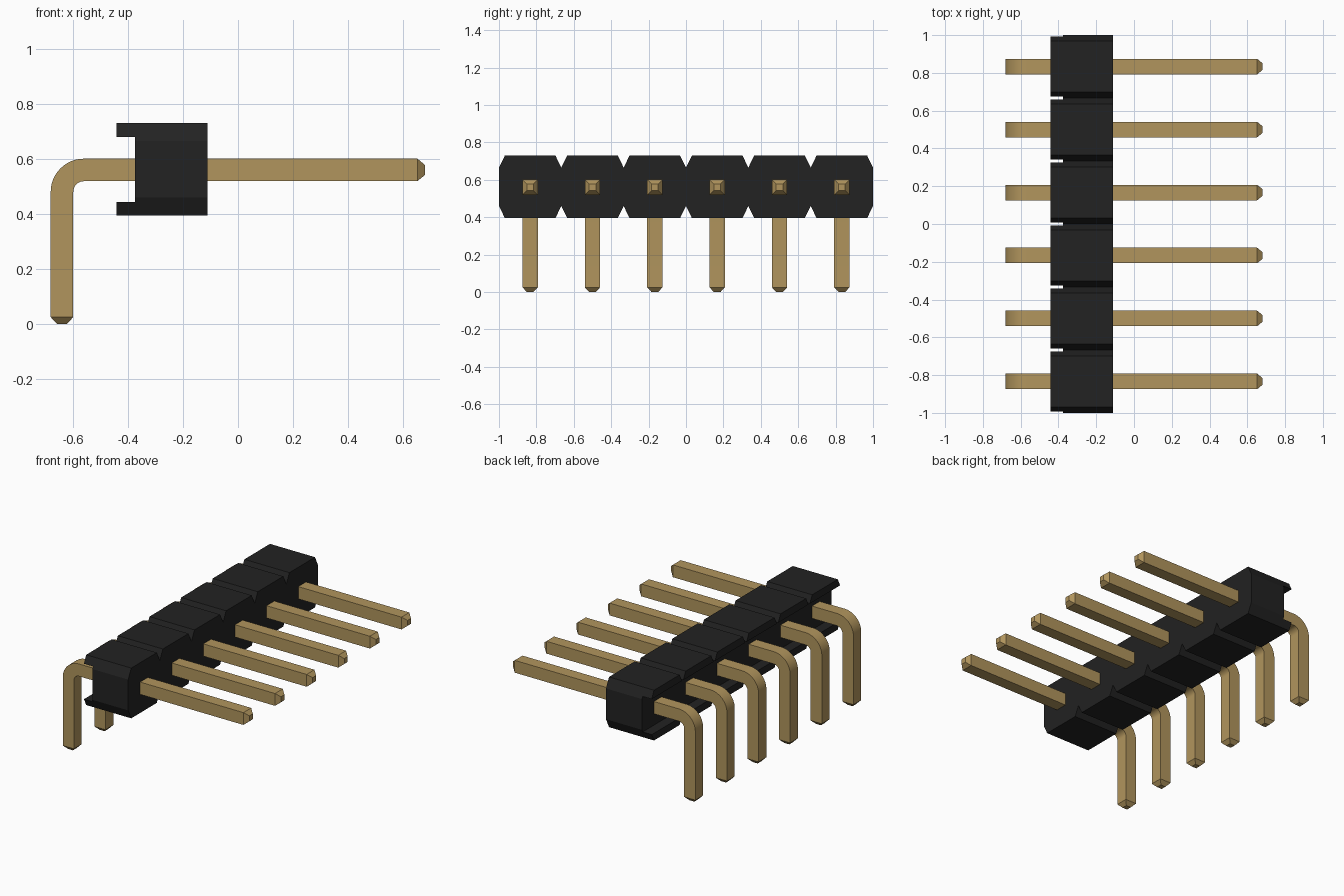
import bpy, bmesh, math

if "Cube" in bpy.data.objects:
    bpy.data.objects.remove(bpy.data.objects["Cube"])

PITCH, COUNT = 1 / 3, 6


def material(name, rgb):
    m = bpy.data.materials.new(name)
    m.diffuse_color = (*rgb, 1)
    m.use_nodes = True
    m.node_tree.nodes["Principled BSDF"].inputs["Base Color"].default_value = m.diffuse_color
    return m


black = material("black plastic", (0.016, 0.016, 0.016))
gold = material("gold metal", (0.44, 0.30, 0.11))


def finish(bm, name, mat):
    bmesh.ops.recalc_face_normals(bm, faces=bm.faces)
    me = bpy.data.meshes.new(name)
    bm.to_mesh(me)
    bm.free()
    ob = bpy.data.objects.new(name, me)
    bpy.context.collection.objects.link(ob)
    me.materials.append(mat)
    return ob


def loft(rings, name, mat):
    """Skin a list of equal-length rings and cap both ends."""
    bm = bmesh.new()
    vs = [[bm.verts.new(p) for p in r] for r in rings]
    n = len(rings[0])
    for a, b in zip(vs, vs[1:]):
        for i in range(n):
            j = (i + 1) % n
            bm.faces.new((a[i], a[j], b[j], b[i]))
    bm.faces.new(vs[0])
    bm.faces.new(vs[-1])
    return finish(bm, name, mat)


centres = [(i - (COUNT - 1) / 2) * PITCH for i in range(COUNT)]

# Housing: chamfered cells in a row, extruded along x
upper, lower = [(-1, 0.665)], [(-1, 0.46)]
for c in centres:
    end = c + PITCH / 2
    upper += [(c - 0.135, 0.73), (c + 0.135, 0.73), (end, 0.665)]
    lower += [(c - 0.135, 0.395), (c + 0.135, 0.395), (end, 0.46)]
outline = upper + lower[::-1]
housing = loft([[(x, y, z) for y, z in outline] for x in (-0.442, -0.11)],
               "housing", black)

# Recess along the back of the housing
box = [(-1.1, 0.443), (1.1, 0.443), (1.1, 0.68), (-1.1, 0.68)]
cutter = loft([[(x, y, z) for y, z in box] for x in (-0.6, -0.375)],
              "recess_cutter", black)
cutter.hide_render = True
cutter.hide_viewport = True
cut = housing.modifiers.new("recess", 'BOOLEAN')
cut.operation = 'DIFFERENCE'
cut.solver = 'EXACT'
cut.object = cutter

# Bent square pins with tapered tips: (x, z, direction angle, half width)
H, TIP = 0.041, 0.018
ELBOW = (-0.56, 0.48)
stations = [(-0.64, 0, 0, TIP), (-0.64, 0.025, 0, H)]
for k in range(13):
    a = math.pi / 2 * k / 12
    stations.append((ELBOW[0] - 0.08 * math.cos(a),
                     ELBOW[1] + 0.08 * math.sin(a), a, H))
stations += [(0.652, 0.56, math.pi / 2, H), (0.68, 0.56, math.pi / 2, TIP)]

for n, c in enumerate(centres):
    rings = []
    for x, z, a, h in stations:
        nx, nz = -math.cos(a) * h, math.sin(a) * h
        rings.append([(x + s * nx, c + t * h, z + s * nz)
                      for s, t in ((1, 1), (1, -1), (-1, -1), (-1, 1))])
    pin = loft(rings, f"pin_{n + 1}", gold)
    bpy.ops.object.select_all(action='DESELECT')
    pin.select_set(True)
    bpy.context.view_layer.objects.active = pin
    bpy.ops.object.shade_smooth_by_angle(angle=math.radians(25))
